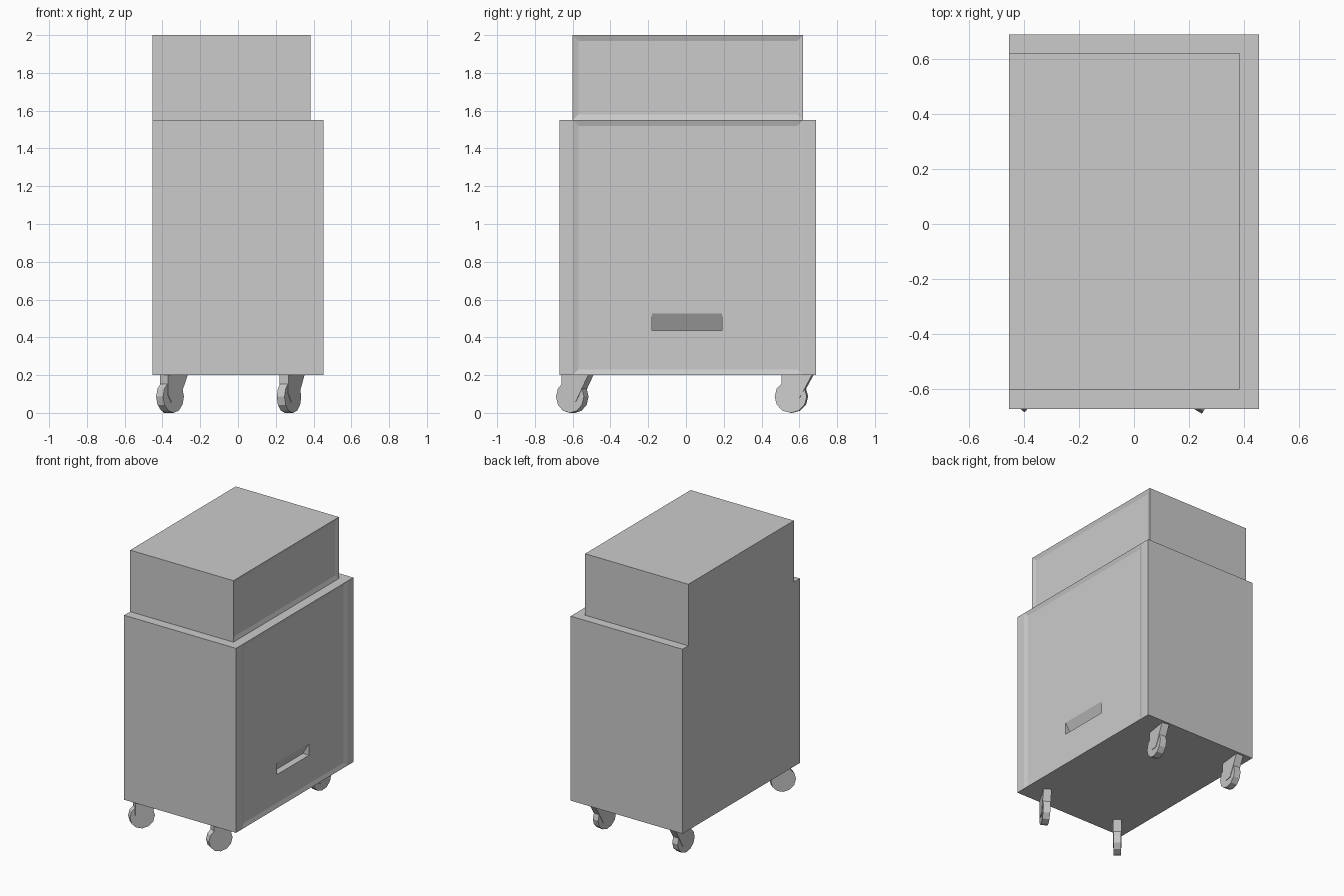
import bpy, bmesh, math
from mathutils import Matrix, Vector

if "Cube" in bpy.data.objects:
    bpy.data.objects.remove(bpy.data.objects["Cube"])


def finish(bm, name):
    bmesh.ops.recalc_face_normals(bm, faces=bm.faces[:])
    mesh = bpy.data.meshes.new(name)
    bm.to_mesh(mesh)
    bm.free()
    obj = bpy.data.objects.new(name, mesh)
    bpy.context.collection.objects.link(obj)
    return obj


def extrude_profile(bm, points, depth):
    """Prism from (u, z) points, extruded symmetrically along local x."""
    face = bm.faces.new([bm.verts.new((-depth / 2, u, z)) for u, z in points])
    new = bmesh.ops.extrude_face_region(bm, geom=[face])["geom"]
    bmesh.ops.translate(bm, vec=(depth, 0, 0),
                        verts=[g for g in new if isinstance(g, bmesh.types.BMVert)])


def cabinet_box(name, lo, hi, panel_y):
    """Box whose +x face carries a shallow sunken panel between panel_y limits."""
    lo, hi = Vector(lo), Vector(hi)
    bm = bmesh.new()
    bmesh.ops.create_cube(bm, size=1, matrix=Matrix.Translation((lo + hi) / 2)
                          @ Matrix.Diagonal((*(hi - lo), 1)))
    for y in panel_y:
        if lo.y + 0.001 < y < hi.y - 0.001:
            bmesh.ops.bisect_plane(bm, geom=bm.verts[:] + bm.edges[:] + bm.faces[:],
                                   plane_co=(0, y, 0), plane_no=(0, 1, 0))
    bm.normal_update()
    mid = sum(panel_y) / 2
    panel = [f for f in bm.faces if f.normal.x > 0.9
             and abs(f.calc_center_median().y - mid) < 0.02]
    bmesh.ops.inset_region(bm, faces=panel, thickness=0.03, depth=-0.01,
                           use_boundary=True, use_even_offset=True)
    return finish(bm, name)


# Cabinet body and upper box
PANEL = (-0.60, 0.62)
body = cabinet_box("cabinet_body", (-0.453, -0.67, 0.2), (0.453, 0.687, 1.55), PANEL)
cabinet_box("upper_box", (-0.453, -0.60, 1.55), (0.383, 0.62, 2.0), PANEL)

# Wedge-shaped finger pull: flush at its top, deepest along its floor
bm = bmesh.new()
x = 0.443
ring = [(x - 0.05, 0.437), (x, 0.525), (x + 0.025, 0.569), (x + 0.025, 0.437)]
face = bm.faces.new([bm.verts.new((px, -0.18, pz)) for px, pz in ring])
new = bmesh.ops.extrude_face_region(bm, geom=[face])["geom"]
bmesh.ops.translate(bm, vec=(0, 0.37, 0),
                    verts=[g for g in new if isinstance(g, bmesh.types.BMVert)])
cutter = finish(bm, "finger_pull_cutter")
cutter.hide_render = True
cutter.display_type = 'WIRE'
cut = body.modifiers.new("finger_pull", 'BOOLEAN')
cut.operation = 'DIFFERENCE'
cut.solver = 'EXACT'
cut.object = cutter


# Swivel casters, each turned to its own angle
def caster(name, cx, cy, angle):
    r, sides = 0.086, 12
    parts = {
        "wheel": ([(r * math.cos(2 * math.pi * i / sides),
                    r + r * math.sin(2 * math.pi * i / sides)) for i in range(sides)], 0.048),
        "bracket": ([(-0.05, 0.2), (0.114, 0.2), (0.035, 0.055), (-0.02, 0.055),
                     (-0.05, 0.1)], 0.055),
    }
    for part, (points, width) in parts.items():
        bm = bmesh.new()
        extrude_profile(bm, points, width)
        obj = finish(bm, f"{name}_caster_{part}")
        obj.location = (cx, cy, 0)
        obj.rotation_euler.z = -math.radians(angle)


caster("front_left", -0.36, -0.602, 40)
caster("front_right", 0.27, -0.602, 31)
caster("rear_left", -0.37, 0.558, 6)
caster("rear_right", 0.27, 0.558, 9)
